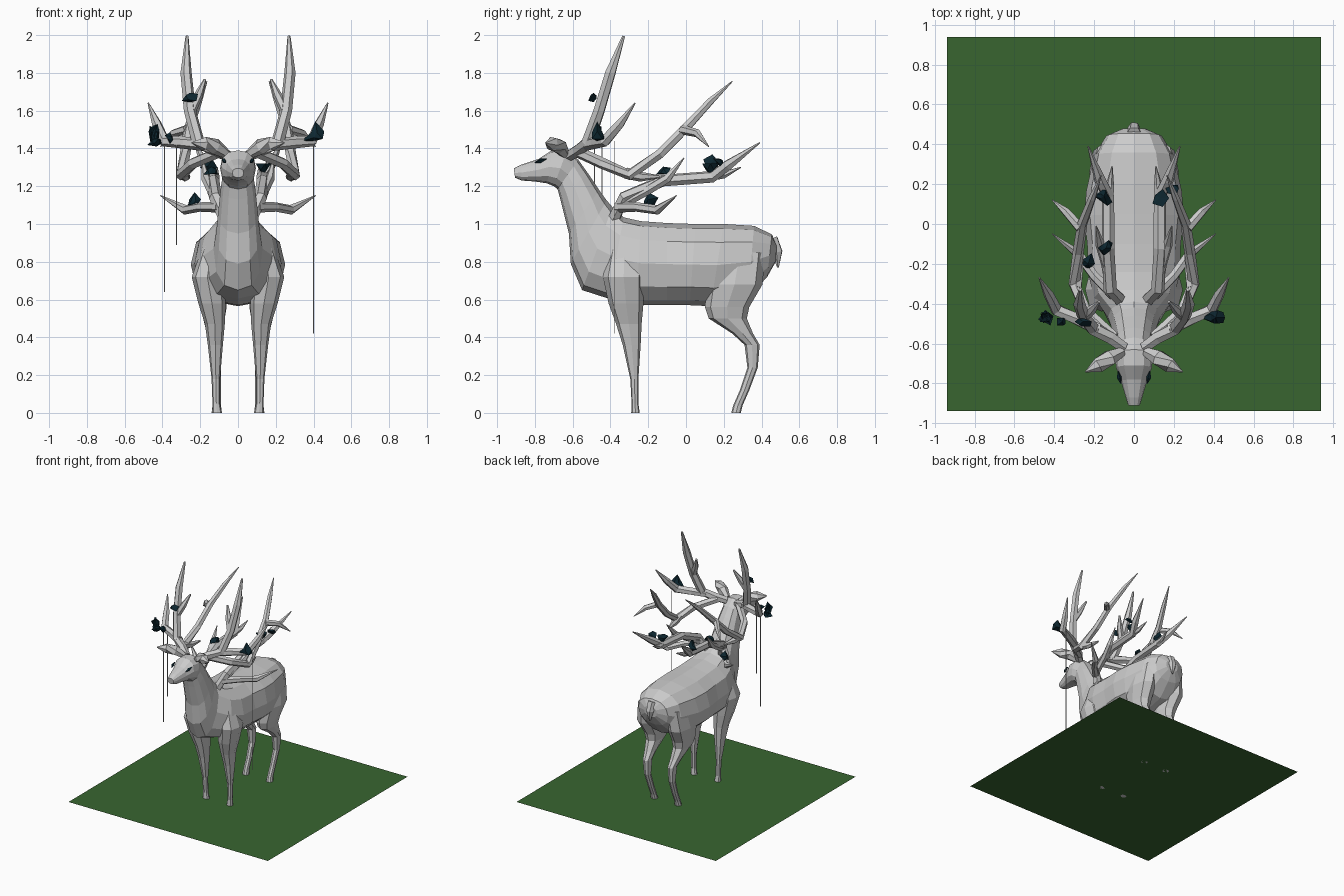
import bpy, bmesh, math, random
from mathutils import Vector

random.seed(4)


def paint(name, rgb):
    m = bpy.data.materials.new(name)
    m.diffuse_color = (*rgb, 1)
    return m


GREEN = paint("grass_green", (0.04, 0.13, 0.03))
TEAL = paint("dark_teal", (0.004, 0.02, 0.03))


def finish(name, bm, mat=None, mirror=False):
    bmesh.ops.recalc_face_normals(bm, faces=bm.faces)
    me = bpy.data.meshes.new(name)
    bm.to_mesh(me)
    bm.free()
    ob = bpy.data.objects.new(name, me)
    bpy.context.collection.objects.link(ob)
    if mat:
        me.materials.append(mat)
    if mirror:
        ob.modifiers.new("mirror", 'MIRROR').use_mirror_merge = False
    return ob


def skin(bm, rings):
    """Join rings of points into a closed tube."""
    vs = [[bm.verts.new(p) for p in r] for r in rings]
    n = len(vs[0])
    for a, b in zip(vs, vs[1:]):
        for i in range(n):
            j = (i + 1) % n
            bm.faces.new((a[i], a[j], b[j], b[i]))
    bm.faces.new(vs[0])
    bm.faces.new(vs[-1])


def squircle(i, n, power=0.85):
    a = 2 * math.pi * i / n
    f = lambda v: math.copysign(abs(v) ** power, v)
    return f(math.cos(a)), f(math.sin(a))


def branch(bm, pts, radii, n=6):
    """Tapered tube along a path."""
    pts = [Vector(p) for p in pts]
    rings = []
    for k, p in enumerate(pts):
        t = (pts[min(k + 1, len(pts) - 1)] - pts[max(k - 1, 0)]).normalized()
        u = t.cross(Vector((0.8, -0.6, 0.1))).normalized()
        v = t.cross(u)
        rings.append([p + radii[k] * (math.cos(2 * math.pi * i / n) * u + math.sin(2 * math.pi * i / n) * v)
                      for i in range(n)])
    skin(bm, rings)


# ground
bm = bmesh.new()
bmesh.ops.create_grid(bm, x_segments=1, y_segments=1, size=0.94)
finish("ground", bm, GREEN)

# body, neck and head: back point (y, z), under point (y, z), half width
sections = [
    (.48, .89, .475, .80, .06), (.455, .945, .43, .72, .14), (.36, .99, .33, .61, .20),
    (.2, 1.0, .13, .565, .24), (.05, 1.0, .02, .57, .25), (-.1, 1.005, -.1, .57, .235),
    (-.24, 1.015, -.26, .57, .23), (-.33, 1.035, -.41, .605, .20), (-.39, 1.09, -.55, .65, .13),
    (-.42, 1.125, -.61, .79, .115), (-.46, 1.18, -.62, .95, .105), (-.52, 1.27, -.665, 1.13, .09),
    (-.57, 1.34, -.68, 1.185, .08), (-.63, 1.39, -.70, 1.20, .095), (-.71, 1.39, -.735, 1.215, .09),
    (-.78, 1.345, -.80, 1.225, .065), (-.87, 1.315, -.87, 1.23, .042), (-.912, 1.295, -.905, 1.245, .03)]
bm = bmesh.new()
rings = []
for y0, z0, y1, z1, w in sections:
    ring = []
    for i in range(12):
        c, s = squircle(i, 12)
        ring.append((w * s, (y0 + y1) / 2 + c * (y0 - y1) / 2, (z0 + z1) / 2 + c * (z0 - z1) / 2))
    rings.append(ring)
skin(bm, rings)
finish("body", bm)


# legs: z, then y range and x range
def leg(name, rows):
    bm = bmesh.new()
    rings = []
    for z, y0, y1, x0, x1 in rows:
        ring = []
        for i in range(8):
            c, s = squircle(i, 8)
            ring.append(((x0 + x1) / 2 + c * (x1 - x0) / 2, (y0 + y1) / 2 + s * (y1 - y0) / 2, z))
        rings.append(ring)
    skin(bm, rings)
    finish(name, bm, mirror=True)


leg("front_legs", [(.9, -.40, -.25, .08, .18), (.72, -.44, -.22, .08, .245), (.58, -.41, -.225, .065, .21),
                   (.47, -.37, -.235, .07, .175), (.36, -.335, -.24, .08, .16),
                   (.18, -.295, -.252, .095, .14), (.05, -.288, -.252, .095, .135), (0, -.29, -.245, .085, .137)])
leg("hind_legs", [(.85, .15, .42, .06, .2), (.68, .11, .405, .06, .225), (.56, .1, .335, .06, .2),
                  (.5, .12, .322, .07, .185), (.42, .245, .355, .08, .165), (.36, .31, .39, .085, .15),
                  (.24, .325, .38, .09, .14), (.12, .285, .335, .09, .135), (.04, .25, .30, .09, .135),
                  (0, .24, .29, .085, .14)])

# tail
bm = bmesh.new()
branch(bm, [(0, .45, .92), (0, .482, .85), (0, .487, .77)], [.04, .032, .005])
finish("tail", bm)

# ears
bm = bmesh.new()
branch(bm, [(.06, -.64, 1.37), (.12, -.67, 1.41), (.18, -.71, 1.425), (.245, -.743, 1.43)],
       [.025, .042, .038, .003])
finish("ears", bm, mirror=True)

# eyes
bm = bmesh.new()
branch(bm, [(.066, -.80, 1.325), (.074, -.77, 1.335), (.08, -.74, 1.345)], [.003, .012, .003], 4)
finish("eyes", bm, TEAL, True)

# antlers growing from the head
bm = bmesh.new()
branch(bm, [(.05, -.62, 1.36), (.12, -.57, 1.39), (.21, -.52, 1.43), (.255, -.46, 1.6), (.275, -.4, 1.8),
            (.27, -.33, 1.995)], [.03, .034, .036, .032, .03, .008])
branch(bm, [(.18, -.53, 1.42), (.28, -.48, 1.43), (.39, -.43, 1.44), (.43, -.35, 1.53), (.475, -.27, 1.64)],
       [.034, .032, .032, .026, .004])
branch(bm, [(.25, -.46, 1.6), (.21, -.43, 1.68), (.175, -.39, 1.765)], [.028, .024, .007])
finish("head_antlers", bm, mirror=True)

# antlers sweeping back over the shoulders
bm = bmesh.new()
branch(bm, [(.1, -.57, 1.38), (.24, -.44, 1.32), (.3, -.3, 1.26), (.28, -.14, 1.37), (.26, 0, 1.51),
            (.21, .13, 1.65), (.165, .245, 1.755)], [.03, .03, .03, .028, .026, .02, .003])
branch(bm, [(.29, -.32, 1.27), (.28, -.24, 1.25), (.26, -.14, 1.25)], [.03, .026, .008])
branch(bm, [(.27, -.02, 1.5), (.34, .06, 1.48), (.41, .12, 1.41)], [.026, .022, .003])
finish("swept_antlers", bm, mirror=True)

# antlers growing from the withers
bm = bmesh.new()
branch(bm, [(.07, -.38, 1.03), (.12, -.33, 1.14), (.13, -.12, 1.23), (.13, .14, 1.25), (.17, .22, 1.31),
            (.23, .39, 1.43)], [.034, .034, .032, .032, .03, .004])
branch(bm, [(.11, -.35, 1.1), (.14, -.2, 1.18), (.17, -.1, 1.24), (.19, -.01, 1.35)], [.028, .026, .025, .003])
branch(bm, [(.1, -.36, 1.09), (.2, -.26, 1.09), (.28, -.15, 1.075), (.41, -.05, 1.15)], [.03, .025, .026, .003])
branch(bm, [(.13, .1, 1.25), (.12, .2, 1.26), (.11, .29, 1.3)], [.028, .02, .003])
finish("withers_antlers", bm, mirror=True)

# spiky leaf tufts on the antlers
tufts = [(.41, -.47, 1.47, .075), (-.43, -.48, 1.44, .05), (-.36, -.49, 1.455, .032), (-.255, -.49, 1.67, .042),
         (-.14, -.12, 1.28, .04), (-.23, -.2, 1.115, .055), (-.15, .14, 1.32, .05), (.13, .13, 1.3, .045),
         (.2, .18, 1.33, .04)]
bm = bmesh.new()
for x, y, z, r in tufts:
    vs = bmesh.ops.create_icosphere(bm, subdivisions=1, radius=r)["verts"]
    for v in vs:
        v.co *= random.choice((0.45, 0.7, 1.15))
        v.co.z *= 0.85
        v.co += Vector((x, y, z))
for k in range(6):
    vs = bmesh.ops.create_icosphere(bm, subdivisions=1, radius=.005)["verts"]
    for v in vs:
        v.co += Vector((-.45 + random.uniform(-.02, .03), -.47 + random.uniform(-.03, .03), 1.47 + random.uniform(-.06, .06)))
finish("leaf_tufts", bm, TEAL)

# hanging threads
bm = bmesh.new()
for x, y, low in ((-.39, -.445, .64), (-.325, -.485, .89), (.4, -.38, .42)):
    branch(bm, [(x, y, 1.44), (x, y, low)], [.003, .003], 4)
finish("hanging_threads", bm)
